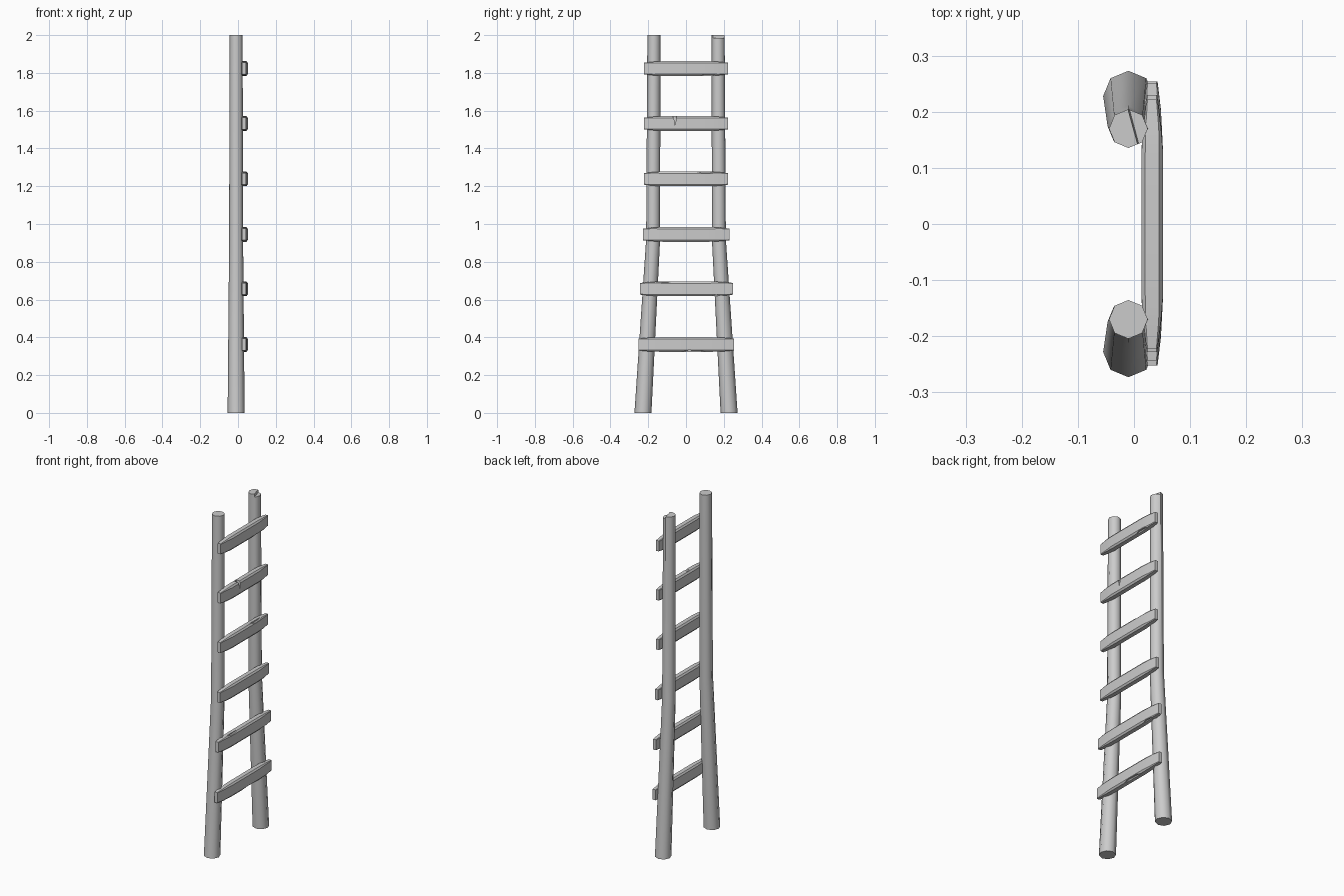
import bpy, bmesh
from math import cos, sin, pi, radians

if "Cube" in bpy.data.objects:
    bpy.data.objects.remove(bpy.data.objects["Cube"])


def loft(name, rings, smooth=50):
    """Closed solid skinned through rings with equal point counts."""
    bm = bmesh.new()
    loops = [[bm.verts.new(p) for p in ring] for ring in rings]
    n = len(loops[0])
    for a, b in zip(loops, loops[1:]):
        for i in range(n):
            j = (i + 1) % n
            bm.faces.new((a[i], a[j], b[j], b[i]))
    bm.faces.new(loops[0][::-1])
    bm.faces.new(loops[-1])
    bmesh.ops.recalc_face_normals(bm, faces=bm.faces)
    me = bpy.data.meshes.new(name)
    bm.to_mesh(me)
    bm.free()
    ob = bpy.data.objects.new(name, me)
    bpy.context.collection.objects.link(ob)
    return ob


def select(ob):
    bpy.ops.object.select_all(action='DESELECT')
    ob.select_set(True)
    bpy.context.view_layer.objects.active = ob


def cut(ob, cutter):
    """Subtract a cutter and delete it."""
    cutter.hide_render = True
    mod = ob.modifiers.new("chip", 'BOOLEAN')
    mod.operation, mod.solver, mod.object = 'DIFFERENCE', 'EXACT', cutter
    select(ob)
    bpy.ops.object.modifier_apply(modifier=mod.name)
    bpy.data.objects.remove(cutter)


def wedge(x, width, outline):
    """Prism along x from a (y, z) outline."""
    return loft("cutter", [[(x + s * width / 2, y, z) for y, z in outline] for s in (-1, 1)])


def shade(ob, angle):
    select(ob)
    bpy.ops.object.shade_smooth_by_angle(angle=radians(angle))


# Side rails: octagonal poles, straight above and splayed below
profile = [(0, 0.228, 0.045), (0.92, 0.174, 0.037), (2.0, 0.17, 0.0345)]
for side, label in ((-1, "left_rail"), (1, "right_rail")):
    rings = [[(-0.01 + r * cos(i * pi / 4), side * y + r * sin(i * pi / 4), z)
              for i in range(8)] for z, y, r in profile]
    rail = loft(label, rings)
    if side == 1:
        # Worn outer edge at the top of the right rail
        block = [(0.008, 0.13, 2.01), (0.06, 0.13, 2.01),
                 (0.06, 0.23, 2.01), (-0.02, 0.23, 2.01)]
        low = [(0.012, 0.13, 1.985), (0.06, 0.13, 1.985),
               (0.06, 0.23, 1.985), (-0.015, 0.23, 1.985)]
        cut(rail, loft("cutter", [low, block]))
    shade(rail, 50)


# Rungs: hewn planks with chamfered middles and tapered ends
def section(y, cx, cz, hx, hz, c):
    pts = [(-hx + c, -hz), (hx - c, -hz), (hx, -hz + 1.4 * c), (hx, hz - 1.4 * c),
           (hx - c, hz), (-hx + c, hz), (-hx, hz - 1.4 * c), (-hx, -hz + 1.4 * c)]
    return [(cx + px, y, cz + pz) for px, pz in pts]


# (height, y start, y end)
rungs = [(0.362, -0.252, 0.254), (0.657, -0.243, 0.25), (0.945, -0.228, 0.23),
         (1.239, -0.222, 0.222), (1.532, -0.222, 0.222), (1.823, -0.222, 0.222)]
# Worn dents per rung: (y centre, half length, side of plank, depth)
dents = {0: [(0.04, 0.07, -1, 0.009)],
         1: [(-0.12, 0.05, 1, 0.006), (0.17, 0.04, -1, 0.008)],
         3: [(0.11, 0.06, 1, 0.008)],
         5: [(0.12, 0.05, -1, 0.008)]}

for k, (z, y0, y1) in enumerate(rungs):
    rings = [section(y0, 0.032, z, 0.010, 0.031, 0.002),
             section(y0 + 0.05, 0.0325, z, 0.0155, 0.036, 0.004),
             section(-0.125, 0.0325, z, 0.0195, 0.039, 0.007),
             section(0.125, 0.0325, z, 0.0195, 0.039, 0.007),
             section(y1 - 0.05, 0.0325, z, 0.0155, 0.036, 0.004),
             section(y1, 0.032, z, 0.010, 0.031, 0.002)]
    rung = loft(f"rung_{k + 1}", rings)
    for yc, half, s, depth in dents.get(k, []):
        edge = z + s * 0.039
        cut(rung, wedge(0.052, 0.024, [(yc - half, edge + s * 0.02), (yc - half, edge + s * 0.001),
                                       (yc - half * 0.4, edge - s * depth),
                                       (yc + half * 0.5, edge - s * depth * 0.8),
                                       (yc + half, edge + s * 0.001), (yc + half, edge + s * 0.02)]))
    if k == 4:
        # Split in the fifth rung
        cut(rung, wedge(0.045, 0.04, [(-0.072, z + 0.045), (-0.06, z + 0.012), (-0.061, z - 0.014),
                                      (-0.054, z + 0.012), (-0.05, z + 0.045)]))
    shade(rung, 30)
